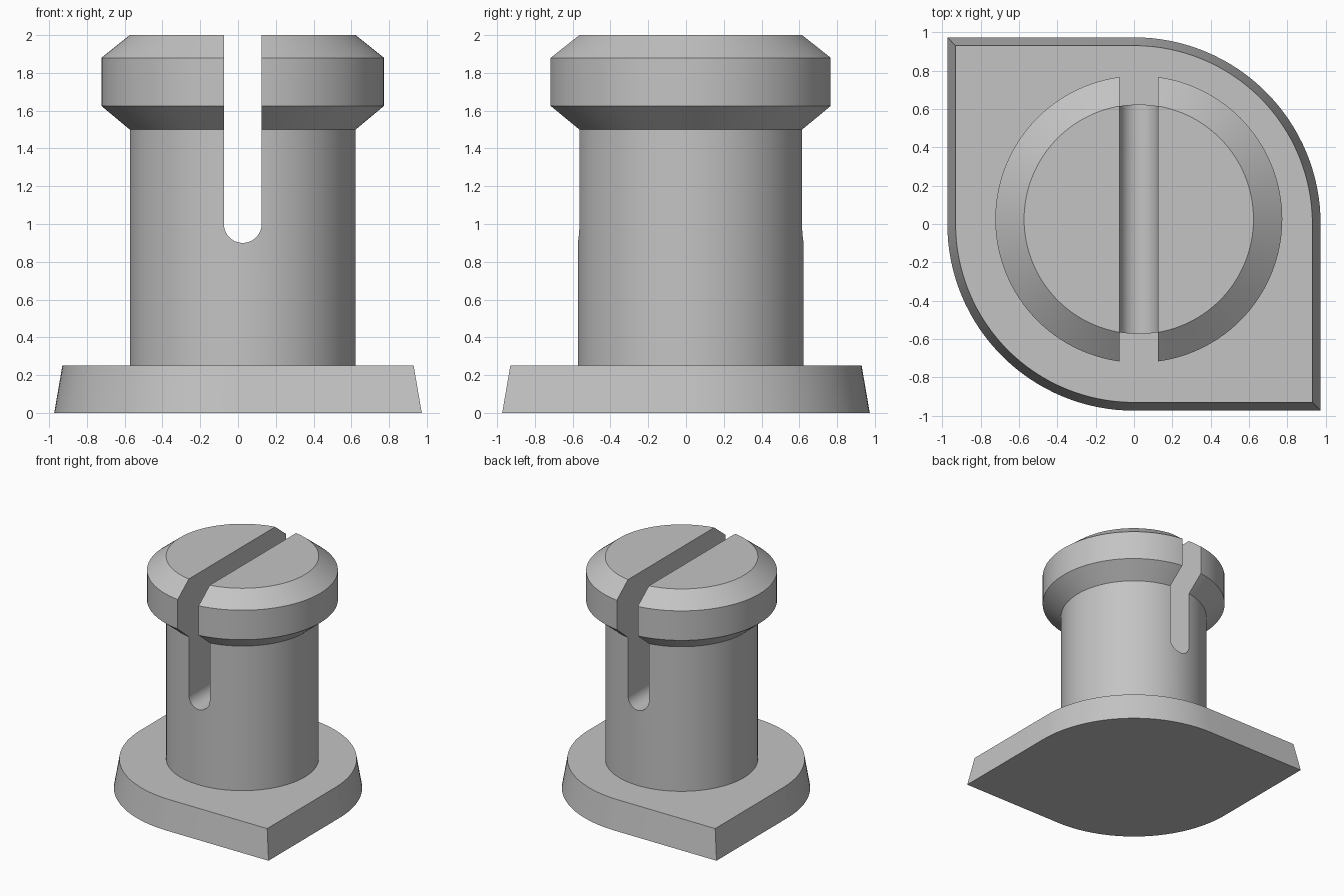
import bpy, bmesh, math
from math import sin, cos, pi

cube = bpy.data.objects.get("Cube")
if cube:
    bpy.data.objects.remove(cube, do_unlink=True)

grey = bpy.data.materials.new("plain grey")
grey.use_nodes = True
colour = (0.55, 0.55, 0.55, 1)
grey.diffuse_color = colour
grey.node_tree.nodes["Principled BSDF"].inputs["Base Color"].default_value = colour

AXIS = 0.025  # x and y offset of the post from the base centre


def loft(name, rings):
    """Closed solid through a stack of equal-length rings of points."""
    bm = bmesh.new()
    loops = [[bm.verts.new(p) for p in ring] for ring in rings]
    n = len(loops[0])
    for low, high in zip(loops, loops[1:]):
        for i in range(n):
            j = (i + 1) % n
            bm.faces.new((low[i], low[j], high[j], high[i]))
    bm.faces.new(loops[0][::-1])
    bm.faces.new(loops[-1])
    bmesh.ops.recalc_face_normals(bm, faces=bm.faces)
    mesh = bpy.data.meshes.new(name)
    bm.to_mesh(mesh)
    bm.free()
    obj = bpy.data.objects.new(name, mesh)
    bpy.context.collection.objects.link(obj)
    mesh.materials.append(grey)
    return obj


def smooth(obj):
    bpy.ops.object.select_all(action="DESELECT")
    obj.select_set(True)
    bpy.context.view_layer.objects.active = obj
    bpy.ops.object.shade_smooth_by_angle(angle=math.radians(25))


def leaf(r, z, steps=32):
    """Square outline with two opposite corners fully rounded."""
    pts = []
    for start, corner in ((0, (-r, r)), (pi, (r, -r))):
        for i in range(steps + 1):
            a = start + pi / 2 * i / steps
            pts.append((r * cos(a), r * sin(a), z))
        pts.append((*corner, z))
    return pts


def circle(r, z, n=128):
    return [(AXIS + r * cos(2 * pi * i / n), AXIS + r * sin(2 * pi * i / n), z)
            for i in range(n)]


def slot(y, half=0.1, z=1.0, steps=24):
    """Slot outline with a round bottom, open above the head."""
    arc = [(AXIS - half * cos(pi * i / steps), y, z - half * sin(pi * i / steps))
           for i in range(steps + 1)]
    return arc + [(AXIS + half, y, 2.5), (AXIS - half, y, 2.5)]


# Tapered base
base = loft("base", [leaf(0.973, 0), leaf(0.93, 0.25)])
smooth(base)

# Post with chamfered head
profile = [(0.598, 0.2), (0.598, 1.5), (0.748, 1.625), (0.748, 1.88), (0.598, 2.0)]
post = loft("slotted_post", [circle(r, z) for r, z in profile])

# Slot cut through the post from front to back
cutter = loft("slot_cutter", [slot(-1.2), slot(1.2)])
cutter.hide_render = True
cut = post.modifiers.new("slot", "BOOLEAN")
cut.operation = "DIFFERENCE"
cut.solver = "EXACT"
cut.object = cutter
bpy.ops.object.select_all(action="DESELECT")
post.select_set(True)
bpy.context.view_layer.objects.active = post
bpy.ops.object.modifier_apply(modifier=cut.name)
bpy.data.objects.remove(cutter, do_unlink=True)
smooth(post)
